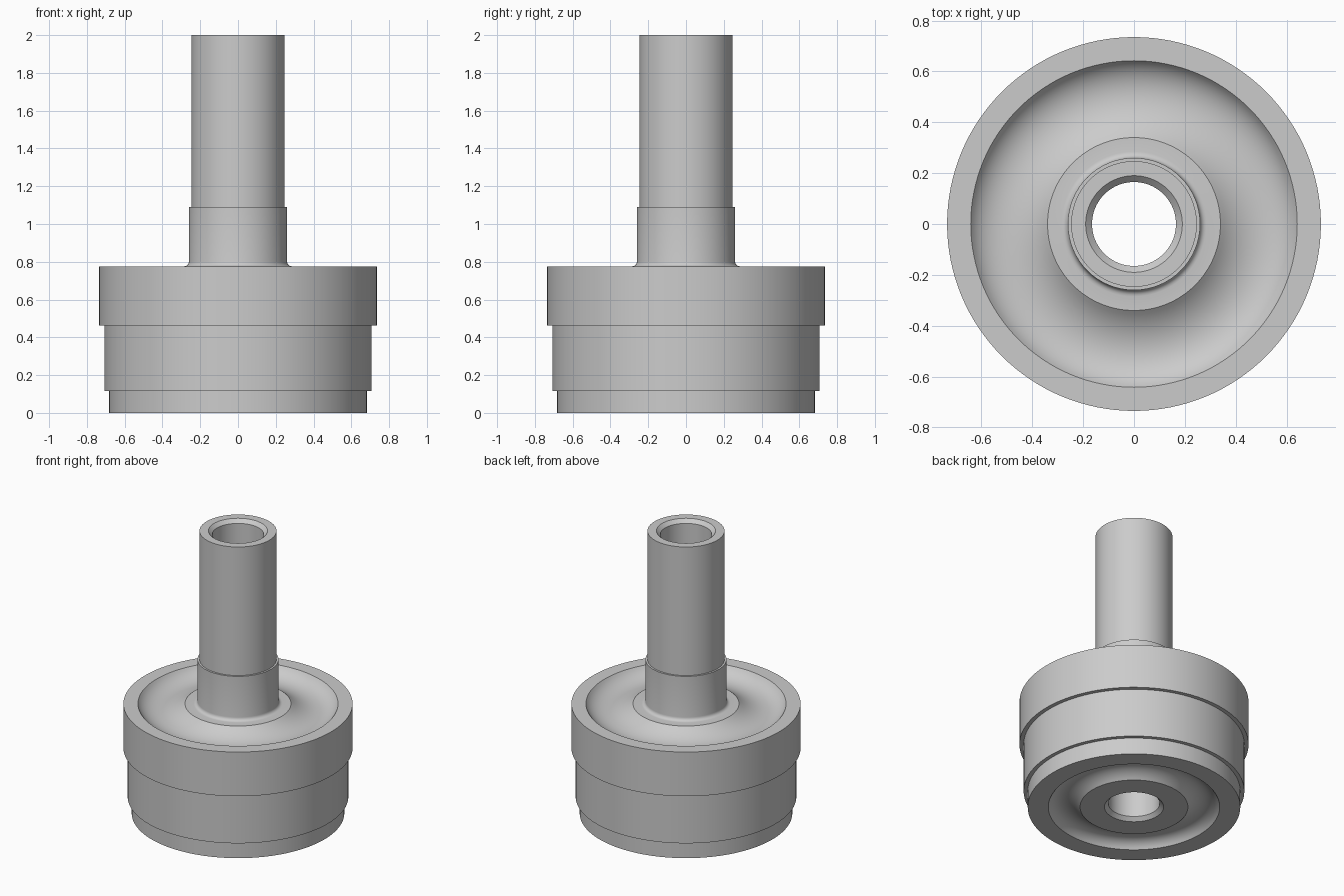
import bpy, bmesh, math
from mathutils import Vector
from mathutils.geometry import interpolate_bezier

cube = bpy.data.objects.get("Cube")
if cube:
    bpy.data.objects.remove(cube, do_unlink=True)

SEGMENTS = 128


def curve(p0, h0, h1, p1, steps):
    """Points of a smooth profile section between two corners."""
    pts = [Vector((x, 0, z)) for x, z in (p0, h0, h1, p1)]
    return [(p.x, p.z) for p in interpolate_bezier(*pts, steps)]


def revolve(name, profile, mat):
    """Turn a closed (radius, height) profile around the z axis."""
    mesh = bpy.data.meshes.new(name)
    bm = bmesh.new()
    verts = [bm.verts.new((r, 0, z)) for r, z in profile]
    edges = [bm.edges.new((v, verts[(i + 1) % len(verts)])) for i, v in enumerate(verts)]
    bmesh.ops.spin(bm, geom=verts + edges, cent=(0, 0, 0), axis=(0, 0, 1),
                   angle=math.tau, steps=SEGMENTS)
    bmesh.ops.remove_doubles(bm, verts=bm.verts[:], dist=0.0001)
    bmesh.ops.recalc_face_normals(bm, faces=bm.faces[:])
    bm.to_mesh(mesh)
    bm.free()
    mesh.materials.append(mat)
    obj = bpy.data.objects.new(name, mesh)
    bpy.context.collection.objects.link(obj)
    bpy.ops.object.select_all(action='DESELECT')
    obj.select_set(True)
    bpy.context.view_layer.objects.active = obj
    bpy.ops.object.shade_smooth_by_angle(angle=math.radians(25))
    return obj


# Plain machined metal
grey = bpy.data.materials.new("machined_grey")
grey.use_nodes = True
color = (0.6, 0.6, 0.6, 1)
grey.diffuse_color = color
grey.node_tree.nodes["Principled BSDF"].inputs["Base Color"].default_value = color

# Underside: chamfered bore, hub face and shallow dished ring
profile = [(0.165, 0.025), (0.19, 0)]
profile += curve((0.346, 0), (0.41, 0.065), (0.505, 0.075), (0.55, 0), 18)
# Stepped outer drum, widening upwards
profile += [(0.682, 0), (0.682, 0.117), (0.708, 0.117), (0.708, 0.463),
            (0.735, 0.463), (0.735, 0.776)]
# Upper shallow dished ring, then the hub face
profile += curve((0.642, 0.776), (0.585, 0.686), (0.44, 0.686), (0.34, 0.776), 20)
# Fillet into the shaft collar, step and tall shaft
profile += curve((0.285, 0.776), (0.271, 0.776), (0.26, 0.787), (0.26, 0.801), 6)
profile += [(0.26, 1.09), (0.247, 1.09), (0.247, 2.0)]
# Chamfered mouth of the bore
profile += [(0.19, 2.0), (0.165, 1.975)]

revolve("stepped_drum_with_hollow_shaft", profile, grey)
